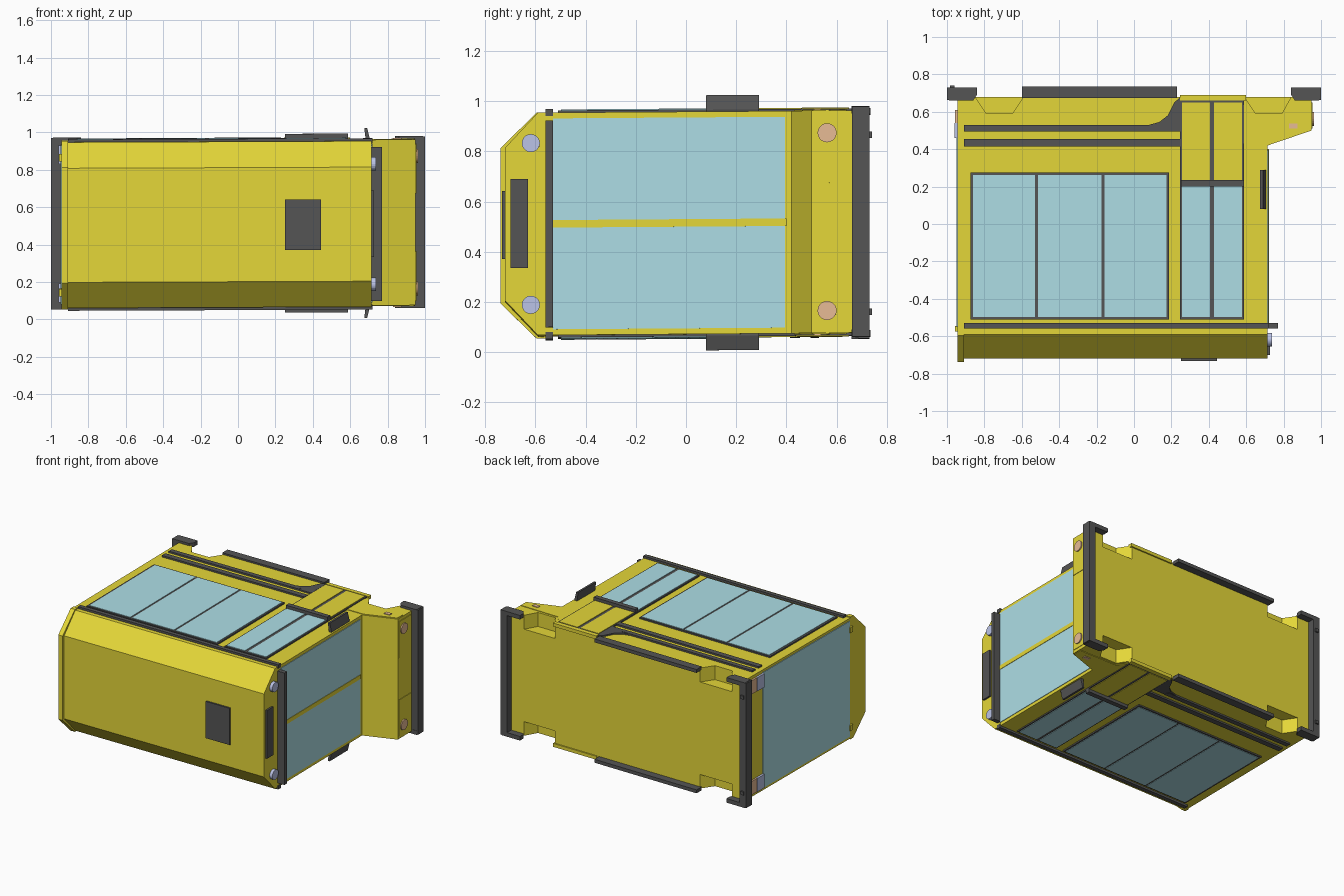
import bpy, bmesh, math

if "Cube" in bpy.data.objects:
    bpy.data.objects.remove(bpy.data.objects["Cube"])

# The vehicle lies on its rear-facing underside: length on x, height on -y, width on z.
MID = 0.512
COLORS = {
    "yellow": (0.78, 0.68, 0.04, 1), "dark": (0.09, 0.09, 0.09, 1),
    "glass": (0.42, 0.73, 0.79, 1), "blue_lamp": (0.5, 0.55, 0.8, 1),
    "orange": (0.8, 0.5, 0.3, 1)}
MATS = {}
for key, col in COLORS.items():
    MATS[key] = bpy.data.materials.new(key)
    MATS[key].diffuse_color = col


def prism(name, pts, a, b, mat, axis="w", both=False):
    """Extrude a 2D outline along w (pts=x,y), x (pts=y,w) or y (pts=x,w)."""
    bm = bmesh.new()
    for s in ((1, -1) if both else (1,)):
        rings = []
        for t in (a, b):
            ring = []
            for p, q in pts:
                x, y, w = {"w": (p, q, t), "x": (t, p, q), "y": (p, t, q)}[axis]
                w *= s
                # the whole vehicle leans very slightly
                ring.append(bm.verts.new((x, y, MID + w + 0.004 * x + 0.007 * y)))
            rings.append(ring)
        bm.faces.new(rings[0])
        bm.faces.new(rings[1])
        n = len(pts)
        for i in range(n):
            j = (i + 1) % n
            bm.faces.new((rings[0][i], rings[0][j], rings[1][j], rings[1][i]))
    bmesh.ops.recalc_face_normals(bm, faces=bm.faces)
    me = bpy.data.meshes.new(name)
    bm.to_mesh(me)
    bm.free()
    ob = bpy.data.objects.new(name, me)
    bpy.context.collection.objects.link(ob)
    if mat:
        me.materials.append(MATS[mat])
    return ob


def box(name, x0, x1, y0, y1, w0, w1, mat, both=False):
    return prism(name, [(x0, y0), (x1, y0), (x1, y1), (x0, y1)], w0, w1, mat, both=both)


def side(name, x0, x1, y0, y1, mat, out):
    """Panel on both flanks, reaching out to half-width `out`."""
    return box(name, x0, x1, y0, y1, 0.43, out, mat, both=True)


def lamp(name, x0, x1, y, w, r, mat):
    pts = [(y + r * math.cos(i * math.tau / 20), w + r * math.sin(i * math.tau / 20))
           for i in range(20)]
    return prism(name, pts, x0, x1, mat, "x", both=True)


# Body with bonnet, wheel arches cut out of the lower edge
body = prism("body", [(-0.945, -0.59), (0.715, -0.59), (0.715, 0.42), (0.95, 0.5),
                      (0.95, 0.68), (-0.945, 0.68)], -0.443, 0.443, "yellow")
for label, x0, x1, x2, x3 in (("rear", -0.85, -0.79, -0.65, -0.59),
                              ("front", 0.59, 0.65, 0.79, 0.84)):
    cut = prism(label + "_arch_cutter", [(x0, 0.7), (x0, 0.68), (x1, 0.59), (x2, 0.59),
                                         (x3, 0.68), (x3, 0.7)], 0.34, 0.6, None, both=True)
    cut.hide_render = True
    cut.hide_viewport = False
    cut.display_type = "WIRE"
    mod = body.modifiers.new(label + "_arches", "BOOLEAN")
    mod.operation = "DIFFERENCE"
    mod.solver = "EXACT"
    mod.object = cut

# Roof with sloping edges and slightly larger rear rim
roof = [(-0.59, -0.443), (-0.72, -0.305), (-0.72, 0.305), (-0.59, 0.443), (-0.55, 0.443), (-0.55, -0.443)]
prism("roof", roof, -0.91, 0.715, "yellow", "x")
rim = [(-0.595, -0.45), (-0.738, -0.31), (-0.738, 0.31), (-0.595, 0.45), (-0.56, 0.45), (-0.56, -0.45)]
prism("roof_rear_rim", rim, -0.945, -0.91, "yellow", "x")
box("roof_hatch", 0.25, 0.445, -0.732, -0.71, -0.137, 0.133, "dark")
box("roof_sign", 0.70, 0.728, -0.70, -0.63, -0.175, 0.18, "dark")
lamp("roof_lamps", 0.70, 0.737, -0.618, 0.322, 0.036, "blue_lamp")

# Windscreen and front visor
box("windscreen", 0.70, 0.719, -0.53, 0.395, 0.015, 0.42, "glass", both=True)
box("windscreen_pillar", 0.70, 0.722, -0.53, 0.40, -0.015, 0.015, "yellow")
box("front_visor", 0.71, 0.77, -0.56, -0.53, -0.412, 0.412, "dark")

# Rear window and tail lamps
box("rear_window", -0.95, -0.93, -0.55, 0.46, -0.425, 0.425, "glass")
box("tail_lamps_upper", -0.957, -0.93, 0.54, 0.61, 0.32, 0.42, "orange", both=True)
box("tail_lamps_lower", -0.96, -0.93, 0.46, 0.54, 0.32, 0.42, "blue_lamp", both=True)
box("rear_hinges", -0.957, -0.93, -0.575, -0.545, 0.34, 0.38, "yellow", both=True)

# Side strips
side("gutter_strip", -0.91, 0.72, -0.56, -0.53, "dark", 0.458)
side("waist_strip_upper", -0.91, 0.25, 0.415, 0.455, "dark", 0.455)
side("waist_strip_lower", -0.91, 0.15, 0.495, 0.53, "dark", 0.455)
prism("step_well_trim", [(0.08, 0.53), (0.08, 0.495), (0.25, 0.495), (0.25, 0.68),
                         (0.215, 0.65), (0.18, 0.58), (0.135, 0.545)],
      0.43, 0.453, "dark", both=True)

# Side window: three panes in a dark frame
side("side_window_frame", -0.875, 0.187, -0.51, 0.275, "dark", 0.453)
for i, (x0, x1) in enumerate(((-0.86, -0.528), (-0.513, -0.173), (-0.158, 0.175))):
    side("side_pane_%d" % (i + 1), x0, x1, -0.498, 0.263, "glass", 0.456)

# Folding door: two leaves with glass above and panels below
side("door_frame", 0.247, 0.587, -0.51, 0.66, "dark", 0.452)
for i, (x0, x1) in enumerate(((0.257, 0.405), (0.428, 0.577))):
    side("door_pane_%d" % (i + 1), x0, x1, -0.498, 0.2, "glass", 0.456)
    side("door_panel_%d" % (i + 1), x0, x1, 0.235, 0.65, "yellow", 0.456)
side("door_sill", 0.247, 0.60, 0.66, 0.69, "yellow", 0.455)
side("door_bar", 0.25, 0.587, 0.2, 0.235, "dark", 0.478)

# Bonnet: side panels, front panels, headlamps, markers
prism("fender_panel", [(0.587, 0.43), (0.64, 0.43), (0.72, 0.43), (0.94, 0.505), (0.945, 0.57),
                       (0.64, 0.575), (0.587, 0.64)], 0.43, 0.447, "yellow", both=True)
box("bonnet_front_panels", 0.94, 0.954, 0.51, 0.65, 0.155, 0.42, "yellow", both=True)
lamp("headlamps", 0.94, 0.962, 0.562, 0.354, 0.038, "orange")
side("side_markers", 0.83, 0.875, 0.51, 0.537, "orange", 0.452)

# Bumpers wrapping round the corners, and side skirts
for label, s in (("front", 1), ("rear", -1)):
    box(label + "_bumper", s * 0.945, s * 1.0, 0.662, 0.73, -0.458, 0.458, "dark")
    prism(label + "_bumper_corners", [(s * 0.86, 0.66), (s * 0.99, 0.66), (s * 0.99, 0.73),
                                      (s * 0.84, 0.73), (s * 0.84, 0.69)],
          0.43, 0.46, "dark", both=True)
side("side_skirt", -0.60, 0.23, 0.675, 0.735, "dark", 0.455)
box("bumper_bolts", -0.985, -0.96, 0.725, 0.74, 0.34, 0.365, "dark", both=True)

# Wing mirrors
prism("wing_mirrors", [(0.675, 0.508), (0.69, 0.508), (0.705, 0.45), (0.70, 0.43), (0.685, 0.43)],
      0.08, 0.29, "dark", "y", both=True)

for m in bpy.data.materials:
    if m.users and not m.is_grease_pencil:
        m.use_nodes = True
        m.node_tree.nodes["Principled BSDF"].inputs["Base Color"].default_value = m.diffuse_color
